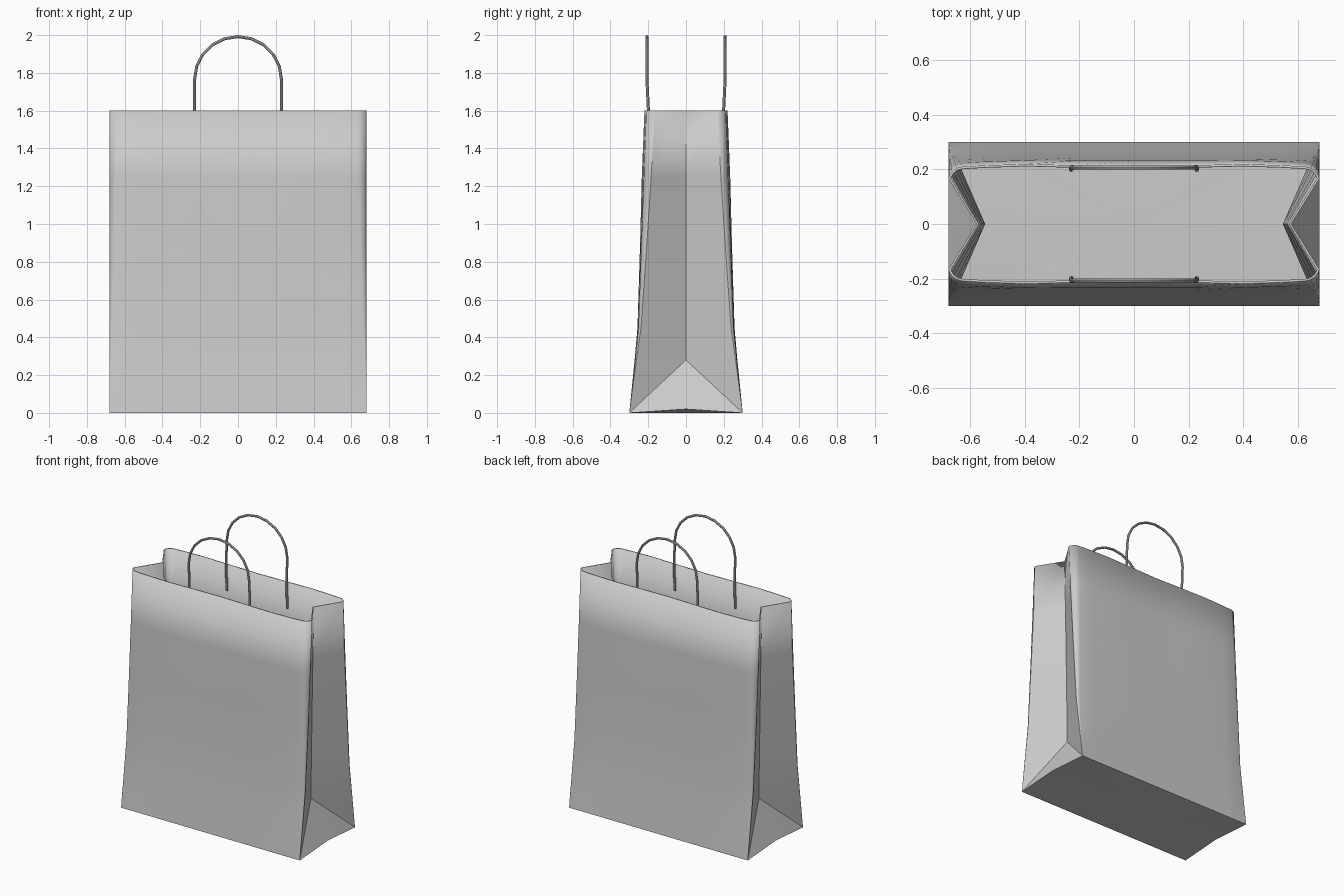
import bpy, bmesh, math

if "Cube" in bpy.data.objects:
    bpy.data.objects.remove(bpy.data.objects["Cube"])


def smooth(obj, angle):
    bpy.ops.object.select_all(action='DESELECT')
    bpy.context.view_layer.objects.active = obj
    obj.select_set(True)
    bpy.ops.object.shade_smooth_by_angle(angle=math.radians(angle))


# Bag body: stacked cross-sections with rounded corners and folded-in sides
# each row: height, wall y at centre, quarter and edge, corner rounding, fold x
rows = [
    (0.00, 0.300, 0.300, 0.300, 0.00, 0.680),
    (0.28, 0.272, 0.272, 0.269, 0.15, 0.555),
    (0.45, 0.257, 0.257, 0.252, 0.30, 0.557),
    (0.90, 0.243, 0.243, 0.236, 0.65, 0.564),
    (1.25, 0.232, 0.234, 0.223, 0.85, 0.570),
    (1.60, 0.210, 0.220, 0.210, 1.00, 0.577),
]
corner = [(0.05, 0), (0.03, 0.005), (0.012, 0.018), (0.002, 0.035), (0, 0.045)]
W = 0.68


def section(z, yc, yq, ye, r, fold):
    q = [(0, yc), (0.2, (yc + yq) / 2), (0.4, yq), (0.55, (yq + ye) / 2)]
    q += [(W - dx * r, ye - dy * r) for dx, dy in corner] + [(fold, 0)]
    half = [(x, -y) for x, y in q] + [(x, y) for x, y in reversed(q[:-1])]
    ring = half[:-1] + [(-x, -y) for x, y in half[:-1]]
    return [(x, y, 0.02 if z == 0 and y == 0 else z) for x, y in ring]


bm = bmesh.new()
rings = [[bm.verts.new(p) for p in section(*row)] for row in rows]
n = len(rings[0])
for k, (lo, hi) in enumerate(zip(rings, rings[1:])):
    for i in range(n):
        j = (i + 1) % n
        a, b, B, A = lo[i], lo[j], hi[j], hi[i]
        if k == 0 and a.co.y == 0:        # triangular crease at the side base
            bm.faces.new((a, b, A))
            bm.faces.new((b, B, A))
        elif k == 0 and b.co.y == 0:
            bm.faces.new((a, b, B))
            bm.faces.new((a, B, A))
        else:
            bm.faces.new((a, b, B, A))
# Floor
mid = bm.verts.new((0, 0, 0))
for i in range(n):
    bm.faces.new((rings[0][(i + 1) % n], rings[0][i], mid))
bmesh.ops.remove_doubles(bm, verts=bm.verts, dist=0.0005)
me = bpy.data.meshes.new("bag_body")
bm.to_mesh(me)
bm.free()
bag = bpy.data.objects.new("bag_body", me)
bpy.context.collection.objects.link(bag)
smooth(bag, 32)
paper = bag.modifiers.new("paper_thickness", 'SOLIDIFY')
paper.thickness = 0.009
paper.offset = -1

# Cord handles: one arch inside each wall
R = 0.23
arch = [(R * math.cos(math.pi * i / 10), 1.765 + 0.227 * math.sin(math.pi * i / 10), 0.207)
        for i in range(11)]
path = [(R, 1.42, 0.208), (R, 1.6, 0.199)] + arch + [(-R, 1.6, 0.199), (-R, 1.42, 0.208)]
for name, s in (("front_handle", -1), ("back_handle", 1)):
    cu = bpy.data.curves.new(name, 'CURVE')
    cu.dimensions = '3D'
    cu.bevel_depth = 0.008
    cu.bevel_resolution = 2
    cu.use_fill_caps = True
    sp = cu.splines.new('POLY')
    sp.points.add(len(path) - 1)
    for p, (x, z, y) in zip(sp.points, path):
        p.co = (x, s * y, z, 1)
    handle = bpy.data.objects.new(name, cu)
    bpy.context.collection.objects.link(handle)
    bpy.ops.object.select_all(action='DESELECT')
    bpy.context.view_layer.objects.active = handle
    handle.select_set(True)
    bpy.ops.object.convert(target='MESH')
    smooth(bpy.context.view_layer.objects.active, 40)
